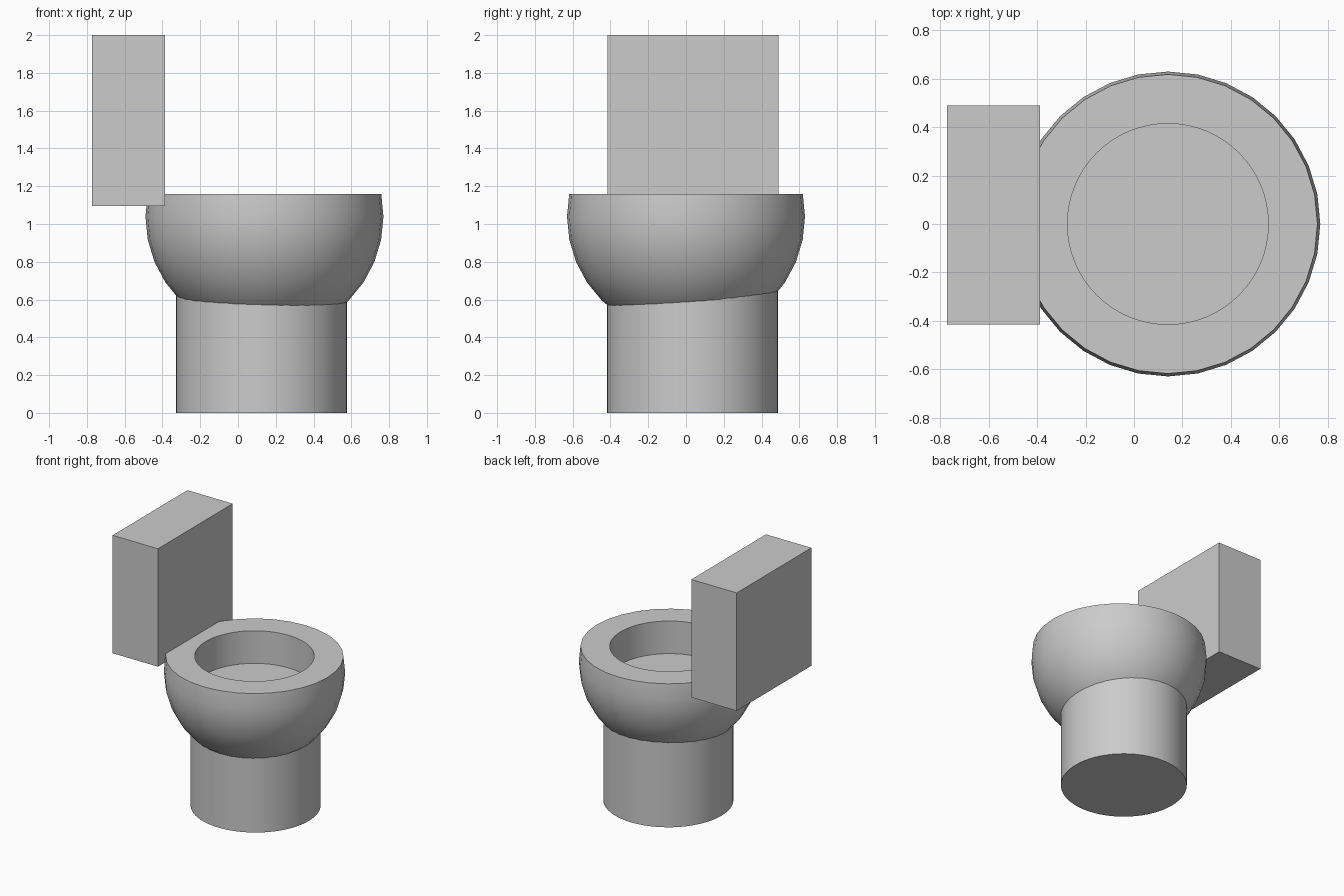
import bpy, bmesh
from math import radians

if "Cube" in bpy.data.objects:
    bpy.data.objects.remove(bpy.data.objects["Cube"])

BOWL = (0.14, 0.0, 1.04)   # centre of the bowl sphere
RIM = 1.16                 # height of the flat rim


def named(name):
    ob = bpy.context.object
    ob.name = ob.data.name = name
    return ob


def cylinder(name, x, y, radius, z0, z1):
    bpy.ops.mesh.primitive_cylinder_add(vertices=64, radius=radius, depth=z1 - z0,
                                        location=(x, y, (z0 + z1) / 2))
    return named(name)


def smooth(ob):
    bpy.ops.object.select_all(action='DESELECT')
    ob.select_set(True)
    bpy.context.view_layer.objects.active = ob
    bpy.ops.object.shade_smooth_by_angle(angle=radians(30))


# Pedestal column, running up inside the bowl
smooth(cylinder("pedestal", 0.125, 0.035, 0.452, 0.0, 0.8))

# Bowl: sphere sliced flat at the rim
bpy.ops.mesh.primitive_uv_sphere_add(segments=32, ring_count=16, radius=0.63, location=BOWL)
bowl = named("bowl")
bm = bmesh.new()
bm.from_mesh(bowl.data)
cut = bmesh.ops.bisect_plane(bm, geom=bm.verts[:] + bm.edges[:] + bm.faces[:],
                             plane_co=(0, 0, RIM - BOWL[2]), plane_no=(0, 0, 1),
                             clear_outer=True)
bmesh.ops.contextual_create(
    bm, geom=[e for e in cut["geom_cut"] if isinstance(e, bmesh.types.BMEdge)])
bmesh.ops.recalc_face_normals(bm, faces=bm.faces)
bm.to_mesh(bowl.data)
bm.free()

# Round basin cut into the rim
cutter = cylinder("basin_cutter", BOWL[0], BOWL[1], 0.415, 0.91, 1.4)
cutter.hide_render = True
mod = bowl.modifiers.new("basin", 'BOOLEAN')
mod.operation, mod.solver, mod.object = 'DIFFERENCE', 'EXACT', cutter
bpy.context.view_layer.objects.active = bowl
bpy.ops.object.modifier_apply(modifier=mod.name)
bpy.data.objects.remove(cutter)
smooth(bowl)

# Tank block behind the bowl
bpy.ops.mesh.primitive_cube_add(size=1, location=(-0.58, 0.037, 1.548))
tank = named("tank")
tank.scale = (0.385, 0.905, 0.904)
bpy.ops.object.transform_apply(location=False, rotation=False, scale=True)
